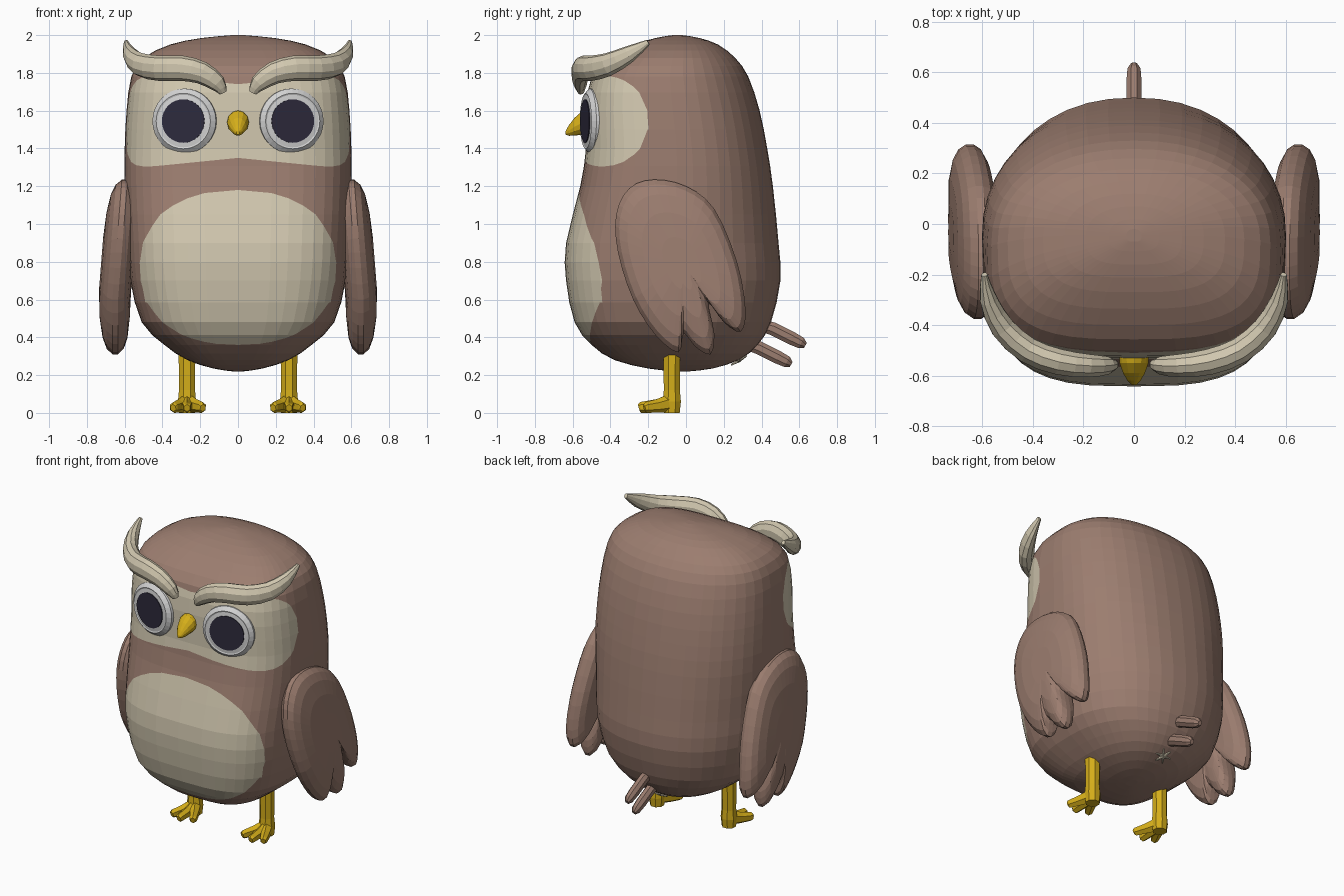
import bpy, bmesh
from math import sin, cos, pi, radians
from mathutils import Vector

if "Cube" in bpy.data.objects:
    bpy.data.objects.remove(bpy.data.objects["Cube"], do_unlink=True)


def material(name, rgb):
    mat = bpy.data.materials.new(name)
    mat.use_nodes = True
    color = (*rgb, 1)
    mat.diffuse_color = color
    mat.node_tree.nodes["Principled BSDF"].inputs["Base Color"].default_value = color
    return mat


BROWN = material("brown_feathers", (.33, .205, .16))
CREAM = material("cream_feathers", (.64, .575, .43))
WHITE = material("eye_white", (.65, .65, .65))
DARK = material("pupil_dark", (.026, .023, .045))
YELLOW = material("yellow_skin", (.66, .42, .01))


def smooth_path(points, steps, closed=False):
    """Catmull-Rom interpolation of tuples of any length."""
    n = len(points)
    pick = lambda i: points[i % n] if closed else points[max(0, min(n - 1, i))]
    out = []
    for i in range(n if closed else n - 1):
        a, b, c, d = (pick(i + k) for k in (-1, 0, 1, 2))
        for k in range(steps):
            t = k / steps
            out.append(tuple(
                q + t * (r - p) / 2 + t * t * (p - 2.5 * q + 2 * r - s / 2)
                + t ** 3 * (1.5 * (q - r) + (s - p) / 2)
                for p, q, r, s in zip(a, b, c, d)))
    return out if closed else out + [tuple(points[-1])]


def loft(rings, bm=None):
    """Skin equal-length rings and cap both ends."""
    bm = bm or bmesh.new()
    loops = [[bm.verts.new(p) for p in ring] for ring in rings]
    n = len(loops[0])
    for lo, hi in zip(loops, loops[1:]):
        for i in range(n):
            j = (i + 1) % n
            bm.faces.new((lo[i], lo[j], hi[j], hi[i]))
    bm.faces.new(loops[0][::-1])
    bm.faces.new(loops[-1])
    return bm


def tube(points, sides=8, flat=1.0, bm=None):
    """Tube through (x, y, z, radius) points; flat scales its sideways radius."""
    rings = []
    for i, (x, y, z, r) in enumerate(points):
        a, b = points[max(i - 1, 0)], points[min(i + 1, len(points) - 1)]
        along = (Vector(b[:3]) - Vector(a[:3])).normalized()
        side = along.cross(Vector((0, 0, 1))).normalized()
        up = side.cross(along)
        rings.append([Vector((x, y, z)) + side * r * flat * cos(t) + up * r * sin(t)
                      for t in (2 * pi * (k + .5) / sides for k in range(sides))])
    return loft(rings, bm)


def finish(name, bm, *mats):
    bmesh.ops.recalc_face_normals(bm, faces=bm.faces)
    mesh = bpy.data.meshes.new(name)
    bm.to_mesh(mesh)
    bm.free()
    for m in mats:
        mesh.materials.append(m)
    obj = bpy.data.objects.new(name, mesh)
    bpy.context.collection.objects.link(obj)
    return obj


# Body: rows of height, half width, front y, back y
rows = [(.22, .03, -.06, .02), (.235, .13, -.2, .14), (.28, .27, -.38, .28),
        (.36, .39, -.5, .38), (.48, .51, -.59, .45), (.7, .57, -.635, .5),
        (.9, .585, -.635, .49), (1.2, .6, -.56, .46), (1.4, .6, -.53, .43),
        (1.6, .59, -.53, .39), (1.78, .565, -.5, .33), (1.88, .5, -.4, .26),
        (1.95, .36, -.27, .17), (1.985, .19, -.16, .07), (2, .03, -.07, -.02)]


def body_ring(z, w, front, back, sides=44):
    ring = []
    mid, half = (front + back) / 2, (back - front) / 2
    for k in range(sides):
        t = 2 * pi * k / sides
        power = 2 / (2.2 if sin(t) > 0 else 3.2)
        sx, sy = (1 if cos(t) > 0 else -1), (1 if sin(t) > 0 else -1)
        ring.append((sx * w * abs(cos(t)) ** power,
                     mid + sy * half * abs(sin(t)) ** power, z))
    return ring


def belly_patch(p):
    d = (abs(p.x / .52) ** 2.3 + abs((p.z - .77) / .41) ** 2.3) ** (1 / 2.3)
    return min(1 - d, -.2 - p.y)


def face_patch(p):
    height = .195 + .045 * min(1, abs(p.x) / .45)
    d = max(0, (p.y + .45) / .25) ** 2.2 + abs((p.z - 1.545) / height) ** 2.2
    return 1 - d ** (1 / 2.2)


body = loft([body_ring(*row) for row in smooth_path(rows, 2)])
for patch in (belly_patch, face_patch):
    # Cut the mesh along the patch border, then colour the inside
    cut = []
    for edge in list(body.edges):
        a, b = edge.verts
        fa, fb = patch(a.co), patch(b.co)
        if fa * fb < 0:
            cut.append(bmesh.utils.edge_split(edge, a, fa / (fa - fb))[1])
    bmesh.ops.connect_verts(body, verts=cut)
    for f in body.faces:
        if patch(f.calc_center_median()) > 0:
            f.material_index = 1
finish("body", body, BROWN, CREAM)

# Beak: rings of y, centre height, radius
beak = [(-.49, 1.545, .065), (-.55, 1.535, .062), (-.59, 1.515, .047),
        (-.62, 1.495, .028), (-.637, 1.483, .01)]
finish("beak", loft([[(r * .92 * cos(k * pi / 6), y, z + r * sin(k * pi / 6))
                      for k in range(12)] for y, z, r in beak]), YELLOW)

# Tail feathers
for name, y, z in (("upper_tail_feather", 0, 0), ("lower_tail_feather", -.075, -.1)):
    path = [(0, .36 + y, .475 + z, .03), (0, .46 + y, .445 + z, .038),
            (0, .56 + y, .395 + z, .038), (0, .61 + y, .37 + z, .033),
            (0, .632 + y, .357 + z, .016)]
    finish(name, tube(path, 8, .85), BROWN)

# Small cream tuft under the tail
tuft = bmesh.new()
for k in range(3):
    arm = Vector((cos(k * pi / 3), .85 * sin(k * pi / 3), .5 * sin(k * pi / 3))) * .055
    mid = Vector((0, .28, .278))
    tube([(*(mid + arm * s), r) for s, r in ((-1, .004), (0, .011), (1, .004))], 6, 1, tuft)
finish("under_tail_tuft", tuft, CREAM)

# Shapes of the paired parts
brow = smooth_path([(.078, -.555, 1.695, .02), (.11, -.56, 1.745, .046),
                    (.19, -.56, 1.8, .06), (.3, -.545, 1.825, .067),
                    (.42, -.5, 1.825, .067), (.52, -.41, 1.845, .062),
                    (.575, -.3, 1.9, .045), (.592, -.2, 1.962, .015)], 2)
wing = smooth_path([(-.17, 1.235), (-.3, 1.19), (-.37, 1.05), (-.36, .85), (-.28, .6),
                    (-.16, .41), (-.04, .32), (-.012, .42), (.05, .35), (.13, .31),
                    (.15, .42), (.12, .58), (.2, .48), (.29, .43), (.315, .55),
                    (.27, .8), (.15, 1.08), (0, 1.2)], 3, closed=True)
eye_profile = [(.172, -.05), (.172, 0), (.147, .022), (.139, .019), (.115, .022)]


def wing_ring(s, scale, depth):
    ring = []
    for y, z in wing:
        y, z = -.02 + (y + .02) * scale, .8 + (z - .8) * scale
        lean = .65 - .05 * max(0, (z - .6) / .63)
        ring.append((s * (lean + depth), y, z))
    return ring


def eye_ring(s, r, d):
    a = radians(12)
    mid = Vector((s * .285, -.51, 1.545))
    right, out = Vector((cos(a), s * sin(a), 0)), Vector((s * sin(a), -cos(a), 0))
    return [mid + right * r * cos(t) + Vector((0, 0, r * sin(t))) + out * d
            for t in (2 * pi * k / 32 for k in range(32))]


for side, s in (("left", 1), ("right", -1)):
    finish(side + "_brow", tube([(s * x, y, z, r) for x, y, z, r in brow], 10, .8), CREAM)

    # Wing: domed on both sides
    layers = [(.3, -.08), (.6, -.077), (.82, -.065), (.94, -.045), (1, -.015),
              (1, .015), (.94, .045), (.82, .067), (.6, .083), (.3, .09)]
    finish(side + "_wing", loft([wing_ring(s, k, d) for k, d in layers]), BROWN)

    # Eye rim and pupil
    finish(side + "_eye_rim", loft([eye_ring(s, r, d) for r, d in eye_profile]), WHITE)
    finish(side + "_pupil", loft([eye_ring(s, .115, .021), eye_ring(s, .115, .027)]), DARK)

    # Leg with three front toes
    shank = [(.34, .048), (.12, .046), (.06, .052), (0, .045)]
    leg = loft([[(s * .27 + r * cos((k + .5) * pi / 4), -.075 + r * sin((k + .5) * pi / 4), z)
                 for k in range(8)] for z, r in shank])
    for dx, reach in ((-.08, .22), (0, .25), (.07, .22)):
        tube([(s * .27, -.07, .055, .05), (s * (.27 + dx * .6), -.15, .037, .036),
              (s * (.27 + dx), -reach + .01, .029, .029),
              (s * (.27 + dx * 1.05), -reach, .026, .02)], 6, .85, leg)
    finish(side + "_leg", leg, YELLOW)
